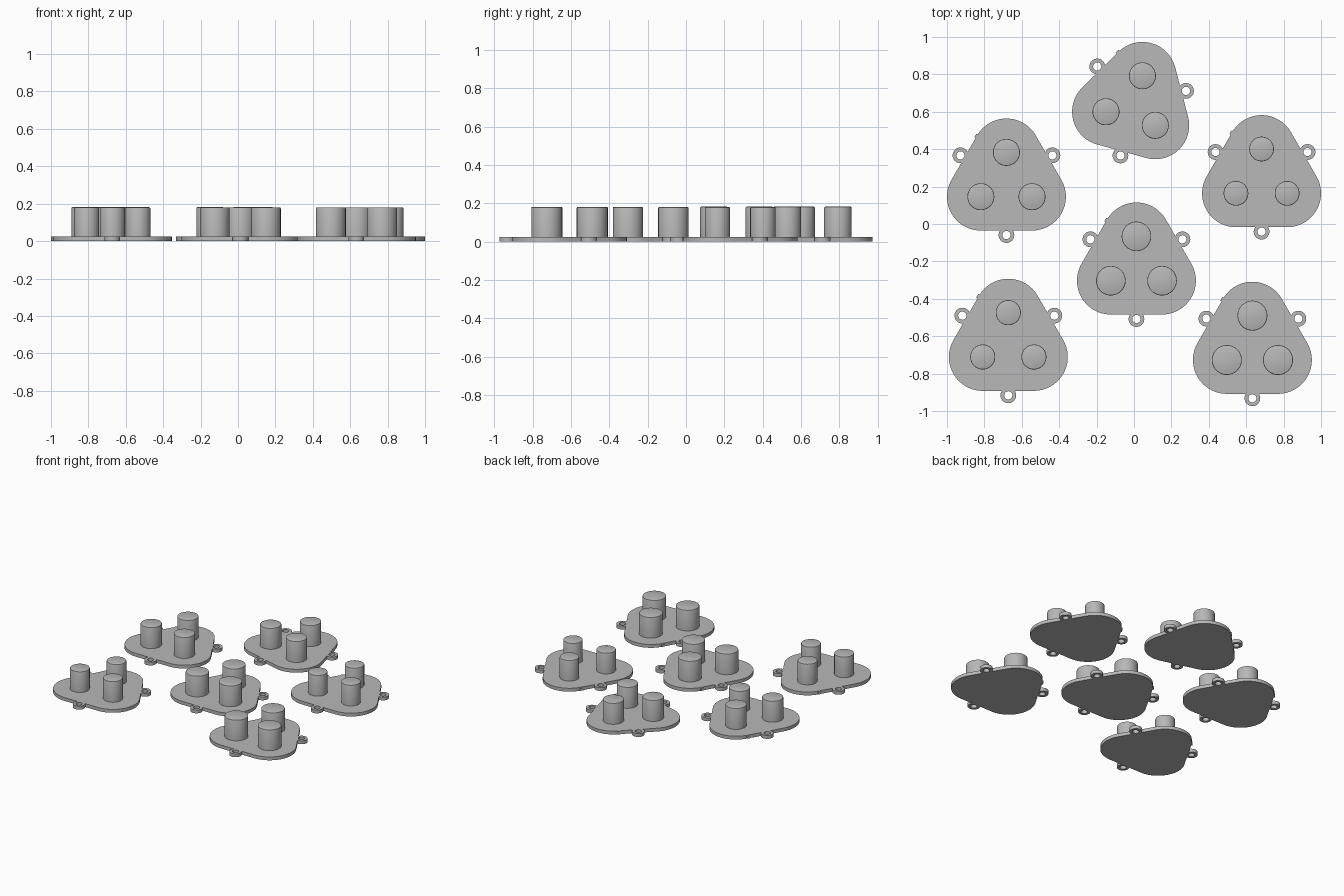
import bpy, bmesh, math
from mathutils import Matrix, Vector

if "Cube" in bpy.data.objects:
    bpy.data.objects.remove(bpy.data.objects["Cube"])

PLATE_H = 0.025      # plate thickness
PEG_R = 0.158        # distance of pegs from plate centre
CORNER = 0.181       # plate corner radius
EAR_D, EAR_R, HOLE_R = 0.284, 0.042, 0.022
EDGE = PEG_R / 2 + CORNER   # distance of straight edges from centre

grey = bpy.data.materials.new("grey plastic")
grey.diffuse_color = (0.48, 0.48, 0.48, 1)
grey.use_nodes = True
grey.node_tree.nodes["Principled BSDF"].inputs["Base Color"].default_value = grey.diffuse_color


def arc(centre, radius, start, end, n):
    return [centre + radius * Vector((math.cos(a), math.sin(a)))
            for a in (start + (end - start) * i / n for i in range(n + 1))]


def polar(dist, ang):
    return Vector((dist * math.cos(ang), dist * math.sin(ang)))


def finish(bm, name, matrix):
    bmesh.ops.recalc_face_normals(bm, faces=bm.faces)
    mesh = bpy.data.meshes.new(name)
    bm.to_mesh(mesh)
    bm.free()
    mesh.materials.append(grey)
    obj = bpy.data.objects.new(name, mesh)
    obj.matrix_world = matrix
    bpy.context.collection.objects.link(obj)
    bpy.ops.object.select_all(action='DESELECT')
    obj.select_set(True)
    bpy.context.view_layer.objects.active = obj
    bpy.ops.object.shade_smooth_by_angle(angle=math.radians(30))
    return obj


def add_loop(bm, pts):
    vs = [bm.verts.new((p.x, p.y, 0)) for p in pts]
    for a, b in zip(vs, vs[1:] + vs[:1]):
        bm.edges.new((a, b))


def base_plate(name, matrix):
    # rounded triangle outline with one pierced ear on each straight edge
    bm = bmesh.new()
    outline, holes = [], []
    sweep = math.pi - math.acos((EAR_D - EDGE) / EAR_R)
    for k in range(3):
        corner = math.pi / 2 + k * 2 * math.pi / 3
        side = corner + math.pi / 3
        ear = polar(EAR_D, side)
        outline += arc(polar(PEG_R, corner), CORNER, corner - math.pi / 3, side, 24)
        outline += arc(ear, EAR_R, side - sweep, side + sweep, 24)
        holes.append(arc(ear, HOLE_R, 0, 2 * math.pi, 24)[:-1])
    for loop in [outline] + holes:
        add_loop(bm, loop)
    bmesh.ops.triangle_fill(bm, use_beauty=True, use_dissolve=False, edges=bm.edges[:])
    ext = bmesh.ops.extrude_face_region(bm, geom=bm.faces[:])
    top = [v for v in ext["geom"] if isinstance(v, bmesh.types.BMVert)]
    bmesh.ops.translate(bm, verts=top, vec=(0, 0, PLATE_H))
    return finish(bm, name, matrix)


def peg(name, matrix, radius, height):
    # cylinder with a small chamfer on the top rim
    bm = bmesh.new()
    z0 = PLATE_H - 0.005
    bmesh.ops.create_cone(bm, cap_ends=True, segments=48, radius1=radius, radius2=radius,
                          depth=height - z0,
                          matrix=Matrix.Translation((0, 0, (height + z0) / 2)))
    rim = [e for e in bm.edges if all(v.co.z > height - 0.001 for v in e.verts)]
    bmesh.ops.bevel(bm, geom=rim, offset=0.005, segments=2, profile=0.5, affect='EDGES')
    return finish(bm, name, matrix)


def edge_tab(name, matrix):
    # tiny key on the upper left edge
    bm = bmesh.new()
    side = math.radians(150)
    place = (Matrix.Rotation(side, 4, 'Z')
             @ Matrix.Translation((EDGE, -0.132, PLATE_H / 2))
             @ Matrix.Diagonal((0.016, 0.022, PLATE_H * 0.8, 1)))
    bmesh.ops.create_cube(bm, size=1, matrix=place)
    return finish(bm, name, matrix)


# x, y, turn in degrees, peg radius, peg height
UNITS = [
    (-0.682, 0.225, 0, 0.072, 0.182),
    (0.682, 0.243, 0, 0.066, 0.180),
    (0.003, 0.640, -15.4, 0.072, 0.182),
    (0.013, -0.224, 0, 0.079, 0.180),
    (-0.672, -0.632, 0, 0.067, 0.180),
    (0.633, -0.648, 0, 0.080, 0.180),
]

for i, (x, y, turn, r, h) in enumerate(UNITS, 1):
    m = Matrix.Translation((x, y, 0)) @ Matrix.Rotation(math.radians(turn), 4, 'Z')
    base_plate(f"base_plate_{i}", m)
    edge_tab(f"edge_tab_{i}", m)
    for k in range(3):
        p = polar(PEG_R, math.pi / 2 + k * 2 * math.pi / 3)
        peg(f"peg_{i}_{k + 1}", m @ Matrix.Translation((p.x, p.y, 0)), r, h)
